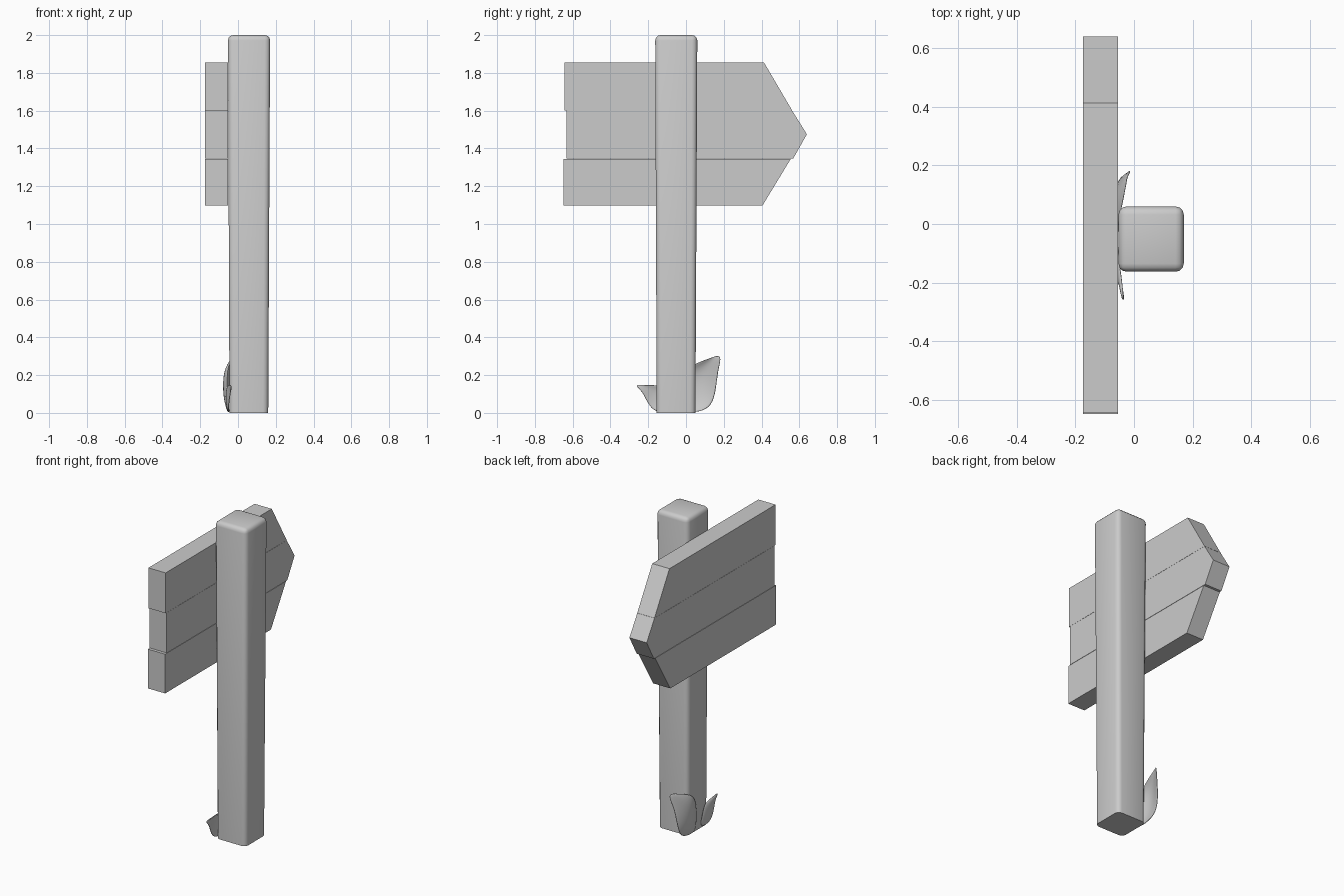
import bpy, bmesh
from mathutils import Vector

if "Cube" in bpy.data.objects:
    bpy.data.objects.remove(bpy.data.objects["Cube"])


def make_object(name, verts, faces):
    mesh = bpy.data.meshes.new(name)
    mesh.from_pydata(verts, [], faces)
    bm = bmesh.new()
    bm.from_mesh(mesh)
    bmesh.ops.recalc_face_normals(bm, faces=bm.faces[:])
    bm.to_mesh(mesh)
    bm.free()
    ob = bpy.data.objects.new(name, mesh)
    bpy.context.collection.objects.link(ob)
    return ob


def smooth(ob, angle):
    bpy.ops.object.select_all(action='DESELECT')
    ob.select_set(True)
    bpy.context.view_layer.objects.active = ob
    bpy.ops.object.shade_smooth_by_angle(angle=angle)


# Post: slightly tapered square beam with rounded corners and top
rings = [(0.0, -0.045, 0.16, -0.155, 0.05), (2.0, -0.053, 0.17, -0.163, 0.06)]
verts = []
for z, x0, x1, y0, y1 in rings:
    verts += [(x0, y0, z), (x1, y0, z), (x1, y1, z), (x0, y1, z)]
faces = [(3, 2, 1, 0), (4, 5, 6, 7)]
faces += [(i, (i + 1) % 4, (i + 1) % 4 + 4, i + 4) for i in range(4)]
post = make_object("post", verts, faces)
bm = bmesh.new()
bm.from_mesh(post.data)
edges = [e for e in bm.edges if max(v.co.z for v in e.verts) > 1.9]
bmesh.ops.bevel(bm, geom=edges, offset=0.028, segments=3, profile=0.5, affect='EDGES')
bm.to_mesh(post.data)
bm.free()
smooth(post, 1.0)


# Planks: (y, z) outlines extruded across x, together forming an arrow
def plank(name, outline):
    n = len(outline)
    v = [(x, y, z) for x in (-0.174, -0.054) for y, z in outline]
    f = [tuple(range(n)), tuple(range(2 * n - 1, n - 1, -1))]
    f += [(i, (i + 1) % n, (i + 1) % n + n, i + n) for i in range(n)]
    return make_object(name, v, f)


plank("top_plank", [(-0.643, 1.601), (0.562, 1.601), (0.413, 1.855), (-0.643, 1.855)])
plank("middle_plank", [(-0.632, 1.347), (0.568, 1.347), (0.64, 1.475),
                       (0.562, 1.600), (-0.632, 1.600)])
plank("bottom_plank", [(-0.648, 1.098), (0.405, 1.098), (0.555, 1.345), (-0.648, 1.345)])


# Leaves: each row is left edge, bulging middle and right edge
def leaf(name, rows):
    v = [p for row in rows for p in row]
    f = []
    for r in range(len(rows) - 1):
        for c in range(2):
            a = r * 3 + c
            f.append((a, a + 1, a + 4, a + 3))
    ob = make_object(name, v, f)
    sol = ob.modifiers.new("thickness", 'SOLIDIFY')
    sol.thickness = 0.01
    sol.offset = 0
    sub = ob.modifiers.new("smooth", 'SUBSURF')
    sub.levels = sub.render_levels = 2
    smooth(ob, 3.0)
    return ob


leaf("large_leaf", [
    [(-0.045, -0.03, 0.005), (-0.055, 0.01, 0.003), (-0.045, 0.065, 0.003)],
    [(-0.055, -0.03, 0.10), (-0.080, 0.05, 0.07), (-0.050, 0.14, 0.03)],
    [(-0.055, -0.02, 0.20), (-0.090, 0.06, 0.16), (-0.045, 0.163, 0.12)],
    [(-0.050, 0.01, 0.250), (-0.078, 0.08, 0.235), (-0.030, 0.172, 0.22)],
    [(-0.025, 0.145, 0.295), (-0.02, 0.17, 0.308), (-0.005, 0.19, 0.298)],
])
leaf("small_leaf", [
    [(-0.045, -0.07, 0.01), (-0.050, -0.11, 0.004), (-0.045, -0.145, 0.003)],
    [(-0.055, -0.08, 0.08), (-0.065, -0.13, 0.05), (-0.050, -0.185, 0.02)],
    [(-0.055, -0.10, 0.15), (-0.065, -0.16, 0.11), (-0.045, -0.215, 0.07)],
    [(-0.045, -0.17, 0.145), (-0.050, -0.20, 0.135), (-0.038, -0.232, 0.11)],
    [(-0.038, -0.245, 0.15), (-0.038, -0.262, 0.148), (-0.035, -0.262, 0.140)],
])
